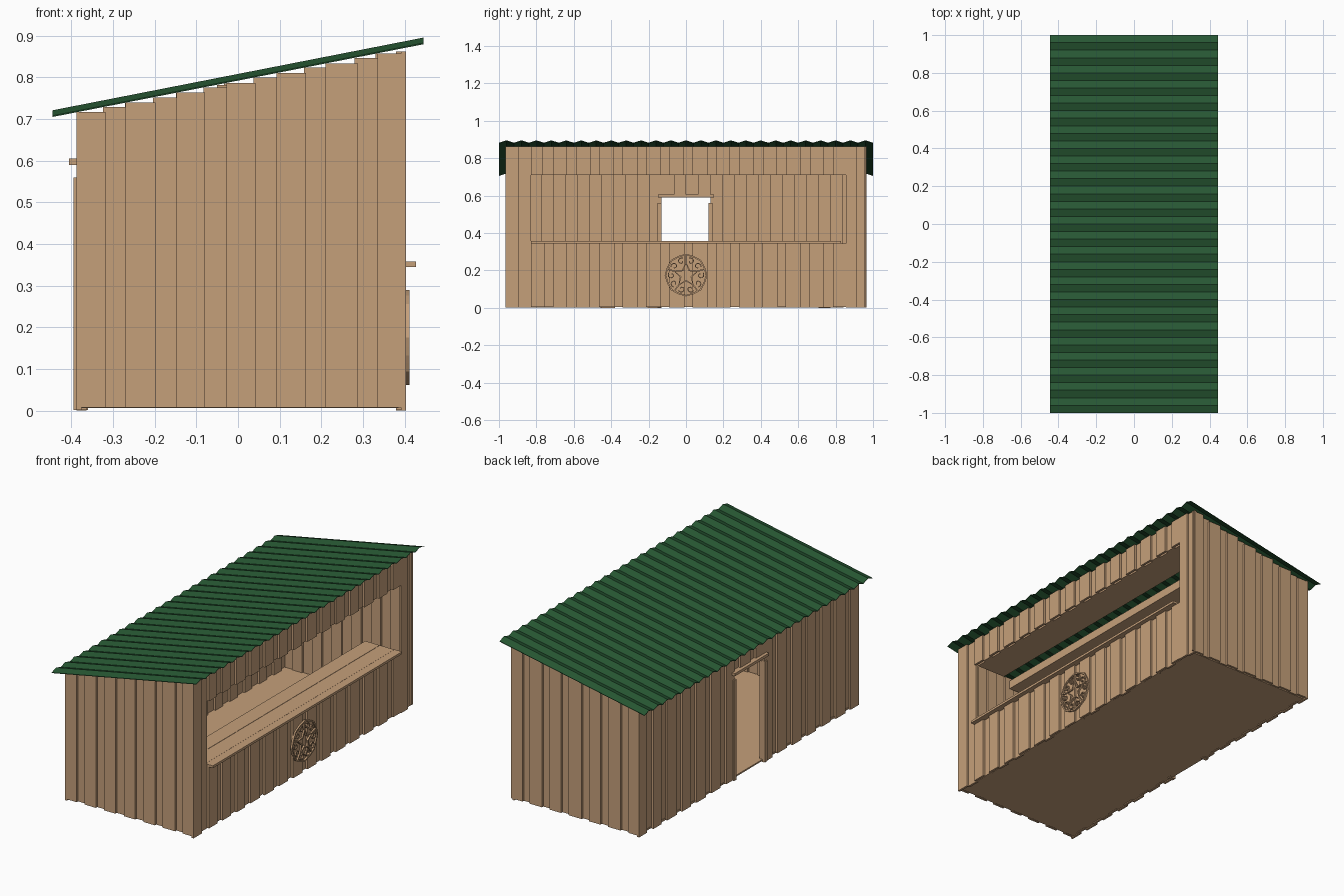
import bpy, bmesh, math, random
from mathutils import Matrix, Vector

if "Cube" in bpy.data.objects:
    bpy.data.objects.remove(bpy.data.objects["Cube"])

random.seed(4)


def material(name, rgb):
    m = bpy.data.materials.new(name)
    m.diffuse_color = (*rgb, 1)
    m.use_nodes = True
    m.node_tree.nodes["Principled BSDF"].inputs["Base Color"].default_value = m.diffuse_color
    return m


WOOD = material("tan wood", (0.56, 0.35, 0.195))
GREEN = material("green roofing", (0.02, 0.095, 0.033))


def finish(name, bm, mat):
    bmesh.ops.recalc_face_normals(bm, faces=bm.faces)
    mesh = bpy.data.meshes.new(name)
    bm.to_mesh(mesh)
    bm.free()
    mesh.materials.append(mat)
    ob = bpy.data.objects.new(name, mesh)
    bpy.context.collection.objects.link(ob)
    return ob


def add_box(bm, x0, x1, y0, y1, z0, z1):
    size = Matrix.Diagonal((x1 - x0, y1 - y0, z1 - z0, 1))
    mid = Matrix.Translation(((x0 + x1) / 2, (y0 + y1) / 2, (z0 + z1) / 2))
    bmesh.ops.create_cube(bm, size=1, matrix=mid @ size)


def box_object(name, *boxes):
    bm = bmesh.new()
    for b in boxes:
        add_box(bm, *b)
    return finish(name, bm, WOOD)


def roof_z(x):
    return 0.708 + (x + 0.445) * 0.196


def split(a, b, pitch=0.063):
    """Divide a span into overlapping boards; every second one is the outer layer."""
    n = max(1, round((b - a) / pitch))
    w = (b - a) / n
    for i in range(n):
        outer = i % 2 == 0
        lap = random.uniform(0.004, 0.011) if outer else 0
        yield max(a, a + i * w - lap), min(b, a + (i + 1) * w + lap), outer


T = 0.012  # board thickness


def long_wall(name, x_out, side, spans):
    bm = bmesh.new()
    for a, b, z0, z1 in spans:
        for y0, y1, outer in split(a, b):
            xo = x_out - side * (0 if outer else T)
            xi = xo - side * T
            low = random.uniform(0, 0.005) if z0 == 0 else z0
            add_box(bm, min(xo, xi), max(xo, xi), y0, y1, low, z1)
    return finish(name, bm, WOOD)


def end_wall(name, side):
    bm = bmesh.new()
    for x0, x1, outer in split(-0.385, 0.4, 0.06):
        yo = side * (0.963 if outer else 0.963 - T)
        yi = yo - side * T
        add_box(bm, x0, x1, min(yo, yi), max(yo, yi), 0.008, roof_z(x0) - 0.003)
    return finish(name, bm, WOOD)


# Walls: serving side has a long hatch, back has a doorway
TOP_F, TOP_B = 0.862, 0.717
long_wall("serving_wall", 0.403, 1, [
    (-0.965, -0.83, 0, TOP_F), (0.855, 0.965, 0, TOP_F),
    (-0.83, 0.855, 0, 0.345), (-0.83, 0.855, 0.71, TOP_F)])
long_wall("door_wall", -0.388, -1, [
    (-0.965, -0.13, 0, TOP_B), (0.13, 0.965, 0, TOP_B),
    (-0.13, 0.13, 0.59, TOP_B)])
end_wall("left_end_wall", -1)
end_wall("right_end_wall", 1)

# Floor slab
box_object("floor", (-0.378, 0.385, -0.945, 0.945, 0.006, 0.014))

# Counter boards and the matching shelf above the hatch
box_object("counter",
           (0.20, 0.289, -0.83, 0.83, 0.345, 0.357),
           (0.291, 0.379, -0.83, 0.83, 0.345, 0.357),
           (0.381, 0.427, -0.83, 0.83, 0.345, 0.358))
box_object("upper_shelf", (0.20, 0.378, -0.83, 0.855, 0.712, 0.724))
box_object("roof_beam", (-0.05, 0.07, -0.938, 0.938, 0.735, 0.782))

# Door frame
box_object("door_frame",
           (-0.395, -0.36, -0.152, -0.13, 0.002, 0.56),
           (-0.395, -0.36, 0.12, 0.142, 0.002, 0.56),
           (-0.406, -0.36, -0.15, 0.15, 0.59, 0.605))

# Corrugated roof sheet running down the slope
bm = bmesh.new()
rows = []
for x in (-0.445, 0.445):
    for drop in (0, 0.003):
        rows.append([bm.verts.new((x, -1 + i * 0.04,
                                   roof_z(x) + 0.013 * (i % 2) - drop))
                     for i in range(51)])
for p, q in ((0, 2), (2, 3), (3, 1), (1, 0)):
    for i in range(50):
        bm.faces.new((rows[p][i], rows[q][i], rows[q][i + 1], rows[p][i + 1]))
for i in (0, 50):
    bm.faces.new([rows[k][i] for k in (0, 2, 3, 1)])
finish("corrugated_roof", bm, GREEN)


# Carved round ornament on the serving side
def ribbon(bm, pts, width, closed=False):
    """Thin raised strip following points (y, z) around the ornament centre."""
    n = len(pts)
    rings = []
    for i, p in enumerate(pts):
        a = pts[(i - 1) % n] if closed or i else p
        b = pts[(i + 1) % n] if closed or i < n - 1 else p
        t = (Vector(b) - Vector(a)).normalized()
        side = Vector((-t.y, t.x)) * width / 2
        ring = []
        for s, x in ((1, 0.401), (1, 0.412), (-1, 0.412), (-1, 0.401)):
            ring.append(bm.verts.new((x, p[0] + s * side.x, 0.175 + p[1] + s * side.y)))
        rings.append(ring)
    for i in range(n if closed else n - 1):
        r, s = rings[i], rings[(i + 1) % n]
        for k in range(4):
            bm.faces.new((r[k], s[k], s[(k + 1) % 4], r[(k + 1) % 4]))
    if not closed:
        bm.faces.new(rings[0])
        bm.faces.new(rings[-1])


def polar(r, a):
    return (r * math.cos(a), r * math.sin(a))


bm = bmesh.new()
ribbon(bm, [polar(0.106 if i % 4 else 0.11, math.tau * i / 32) for i in range(32)], 0.008, True)
star = [polar((0.065, 0.03)[i % 2], math.pi / 2 + math.pi * i / 5) for i in range(10)]
ribbon(bm, star, 0.009, True)
for k in range(5):
    base = math.pi / 2 + math.tau * k / 5
    ribbon(bm, [polar(0.06, base), polar(0.105, base)], 0.007)
    # Paired scrolls between the star points
    for s in (-1, 1):
        c = polar(0.078, base + s * 0.33)
        curl = []
        for j in range(10):
            q = polar(0.019 - 0.0013 * j, base + s * (0.6 * j - 0.5))
            curl.append((c[0] + q[0], c[1] + q[1]))
        ribbon(bm, curl, 0.005)
finish("carved_ornament", bm, WOOD)
